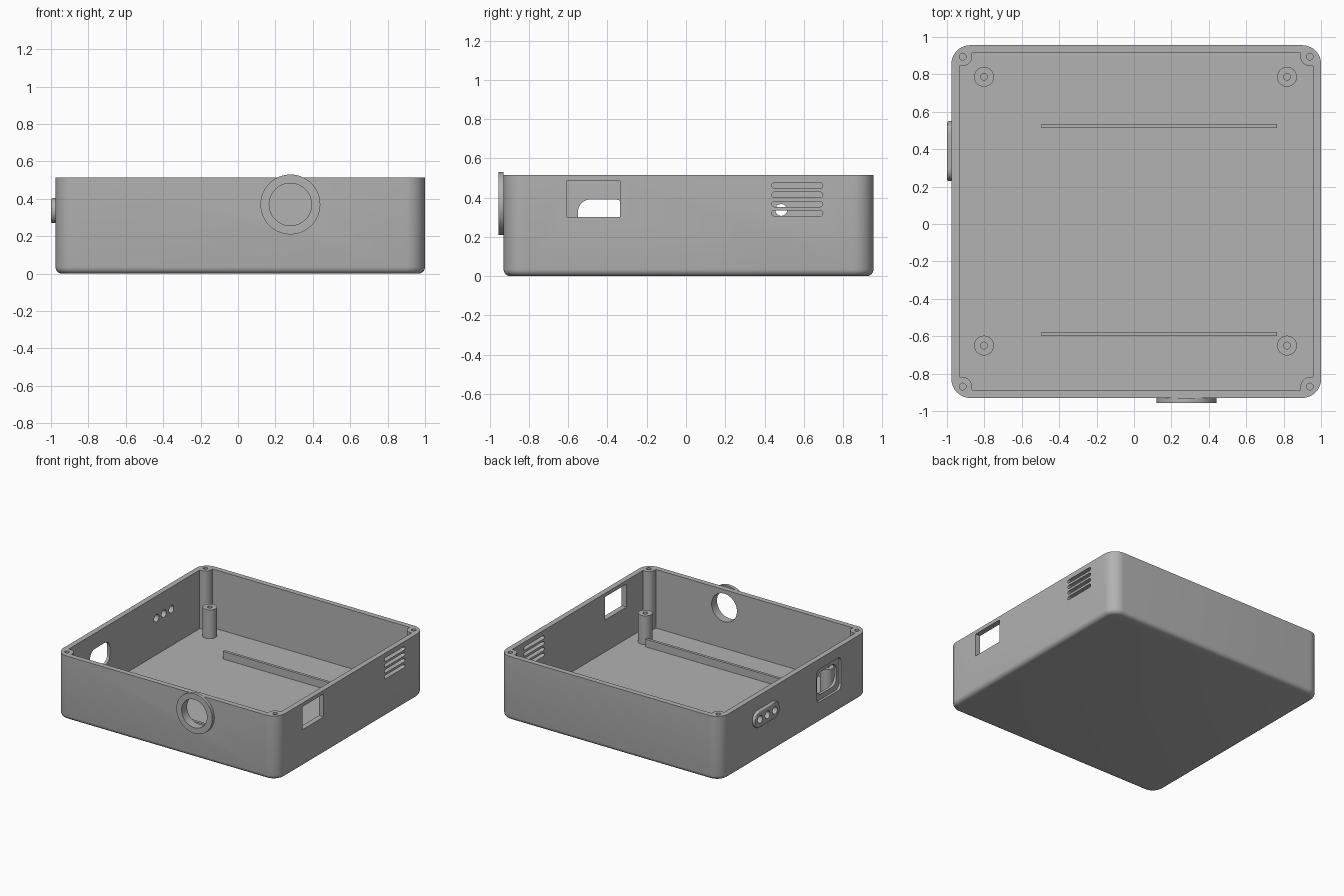
import bpy, bmesh, math

cube = bpy.data.objects.get("Cube")
if cube:
    bpy.data.objects.remove(cube, do_unlink=True)

# Single grey plastic
grey = bpy.data.materials.new("grey_plastic")
grey.use_nodes = True
colour = (0.445, 0.445, 0.445, 1)
grey.diffuse_color = colour
grey.node_tree.nodes["Principled BSDF"].inputs["Base Color"].default_value = colour

# Main sizes
CX, CY = 0.012, 0.013
HX, HY, TOP = 0.988, 0.943, 0.515
WALL = 0.043
POST_X, POST_Y, POST_R = 0.928, 0.882, 0.05
SCREW_R = 0.018


def arc(cx, cy, r, start, end, n):
    steps = [math.radians(start + (end - start) * i / n) for i in range(n + 1)]
    return [(cx + r * math.cos(a), cy + r * math.sin(a)) for a in steps]


def circle(cx, cy, r, n=32):
    return arc(cx, cy, r, 0, 360, n)[:-1]


def rounded(cx, cy, hx, hy, r, n=8):
    pts = []
    for i, (sx, sy) in enumerate([(1, 1), (-1, 1), (-1, -1), (1, -1)]):
        pts += arc(cx + sx * (hx - r), cy + sy * (hy - r), r, 90 * i, 90 * i + 90, n)
    return pts


def prism(name, pts, lo, hi, axis="z", bevel=None, width=0.0, segments=4):
    """Extrude a profile along an axis; bevel is a rule choosing rim edges."""
    place = {"x": lambda u, v, w: (w, u, v),
             "y": lambda u, v, w: (u, w, v),
             "z": lambda u, v, w: (u, v, w)}[axis]
    bm = bmesh.new()
    base = bm.faces.new([bm.verts.new(place(u, v, lo)) for u, v in pts])
    top = bmesh.ops.extrude_face_region(bm, geom=[base])["geom"]
    shift = place(0, 0, hi - lo)
    bmesh.ops.translate(bm, vec=shift,
                        verts=[g for g in top if isinstance(g, bmesh.types.BMVert)])
    bmesh.ops.remove_doubles(bm, verts=bm.verts, dist=1e-5)
    bmesh.ops.recalc_face_normals(bm, faces=bm.faces)
    if bevel:
        rim = [e for e in bm.edges if all(bevel(v.co) for v in e.verts)]
        bmesh.ops.bevel(bm, geom=rim, offset=width, segments=segments,
                        profile=0.5, affect="EDGES")
    mesh = bpy.data.meshes.new(name)
    bm.to_mesh(mesh)
    bm.free()
    mesh.materials.append(grey)
    obj = bpy.data.objects.new(name, mesh)
    bpy.context.collection.objects.link(obj)
    return obj


def activate(obj):
    bpy.ops.object.select_all(action="DESELECT")
    obj.select_set(True)
    bpy.context.view_layer.objects.active = obj


def cut(obj, pts, lo, hi, axis="z"):
    cutter = prism("cutter", pts, lo, hi, axis)
    cutter.hide_render = True
    mod = obj.modifiers.new("cut", "BOOLEAN")
    mod.operation, mod.solver, mod.object = "DIFFERENCE", "EXACT", cutter
    activate(obj)
    bpy.ops.object.modifier_apply(modifier=mod.name)
    bpy.data.objects.remove(cutter, do_unlink=True)


def finish(obj):
    activate(obj)
    bpy.ops.object.shade_smooth_by_angle(angle=math.radians(30))


# Tray with softened bottom edge
tray = prism("tray", rounded(CX, CY, HX, HY, 0.1, 10), 0, TOP,
             bevel=lambda co: co.z < 0.001, width=0.035)

# Cavity leaves a screw post standing in each corner
cavity = []
for sx, sy in [(1, 1), (-1, 1), (-1, -1), (1, -1)]:
    corner = [(HX - WALL, POST_Y - POST_R)]
    corner += arc(POST_X, POST_Y, POST_R, 270, 180, 8)
    corner += [(POST_X - POST_R, HY - WALL)]
    if sx * sy < 0:
        corner.reverse()
    cavity += [(CX + sx * u, CY + sy * v) for u, v in corner]
cut(tray, cavity, WALL, 0.7)
for sx in (-1, 1):
    for sy in (-1, 1):
        cut(tray, circle(CX + sx * POST_X, CY + sy * POST_Y, SCREW_R, 20), 0.25, 0.7)

# Lens opening in the front wall, with its raised ring
LENS_X, LENS_Z, BORE = 0.28, 0.37, 0.113
ring = prism("lens_ring", circle(LENS_X, LENS_Z, 0.16, 64), -0.956, -0.93, "y")
for part in (tray, ring):
    cut(part, circle(LENS_X, LENS_Z, BORE, 64), -1.1, -0.8, "y")
finish(ring)

# Left wall: rectangular port and four vent slots
cut(tray, [(-0.61, 0.3), (-0.337, 0.3), (-0.337, 0.485), (-0.61, 0.485)], 0.8, 1.1, "x")
for i in range(4):
    cut(tray, rounded(0.567, 0.32 + i * 0.047, 0.13, 0.014, 0.0138, 5), 0.8, 1.1, "x")

# Right wall: recessed power inlet
cut(tray, rounded(-0.425, 0.3, 0.155, 0.132, 0.04), -1.1, -0.956, "x")
cut(tray, rounded(-0.425, 0.3, 0.125, 0.09, 0.06), -1.1, -0.8, "x")

# Right wall: raised pill plate with three jack holes
plate = prism("jack_plate", rounded(0.39, 0.337, 0.16, 0.067, 0.0665, 10), -1, -0.97, "x",
              bevel=lambda co: co.x < -0.999, width=0.01, segments=3)
for i in (-1, 0, 1):
    for part in (tray, plate):
        cut(part, circle(0.39 + i * 0.095, 0.337, 0.03, 24), -1.1, -0.8, "x")
finish(plate)
finish(tray)

# Board standoffs on the floor
for side, x in (("right", -0.802), ("left", 0.818)):
    for end, y in (("back", 0.787), ("front", -0.65)):
        post = prism(f"standoff_{end}_{side}", circle(x, y, 0.053), WALL - 0.005, 0.275)
        cut(post, circle(x, y, SCREW_R, 20), 0.1, 0.4)
        finish(post)

# Guide ribs on the floor
for end, y in (("back", 0.524), ("front", -0.589)):
    prism(f"rib_{end}", [(-0.495, y - 0.011), (0.765, y - 0.011),
                         (0.765, y + 0.011), (-0.495, y + 0.011)], WALL - 0.005, 0.105)
